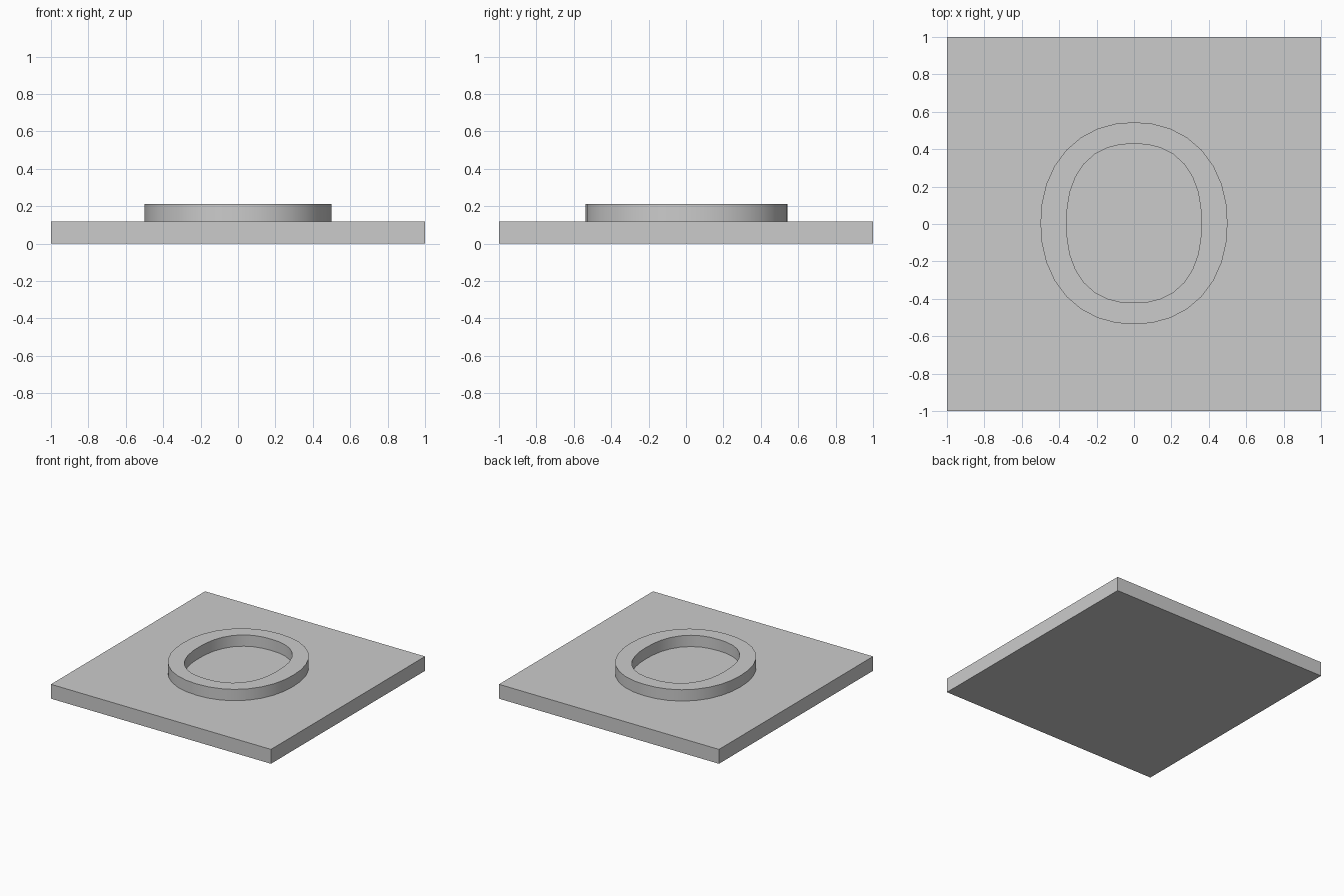
import bpy, bmesh
from math import sin, cos, pi, radians

cube = bpy.data.objects.get("Cube")
if cube:
    bpy.data.objects.remove(cube, do_unlink=True)

SIDES = 32
PLATE_TOP, RING_TOP = 0.118, 0.211

grey = bpy.data.materials.new("plain grey")
grey.use_nodes = True
grey.diffuse_color = (0.6, 0.6, 0.6, 1)
grey.node_tree.nodes["Principled BSDF"].inputs["Base Color"].default_value = (0.6, 0.6, 0.6, 1)


def make_object(name, bm):
    bmesh.ops.recalc_face_normals(bm, faces=bm.faces)
    mesh = bpy.data.meshes.new(name)
    bm.to_mesh(mesh)
    bm.free()
    mesh.materials.append(grey)
    obj = bpy.data.objects.new(name, mesh)
    bpy.context.collection.objects.link(obj)
    return obj


def oval(bm, rx, ry, power, z):
    """Loop of vertices on a slightly squared oval."""
    loop = []
    for i in range(SIDES):
        c, s = cos(2 * pi * i / SIDES), sin(2 * pi * i / SIDES)
        r = (abs(c) ** power + abs(s) ** power) ** (-1 / power)
        loop.append(bm.verts.new((rx * r * c, ry * r * s + 0.004, z)))
    return loop


# Square base plate
bm = bmesh.new()
bmesh.ops.create_cube(bm, size=1)
bmesh.ops.scale(bm, vec=(2, 2, PLATE_TOP), verts=bm.verts)
bmesh.ops.translate(bm, vec=(0, 0, PLATE_TOP / 2), verts=bm.verts)
make_object("base_plate", bm)

# Raised oval ring, standing on the plate
bm = bmesh.new()
outer, inner = (0.5, 0.54, 2.15), (0.36, 0.425, 2.35)
loops = [oval(bm, *outer, PLATE_TOP), oval(bm, *outer, RING_TOP),
         oval(bm, *inner, RING_TOP), oval(bm, *inner, PLATE_TOP)]
for k in range(4):
    a, b = loops[k], loops[(k + 1) % 4]
    for i in range(SIDES):
        j = (i + 1) % SIDES
        bm.faces.new((a[i], a[j], b[j], b[i]))
ring = make_object("oval_ring", bm)

bpy.ops.object.select_all(action="DESELECT")
ring.select_set(True)
bpy.context.view_layer.objects.active = ring
bpy.ops.object.shade_smooth_by_angle(angle=radians(30))
